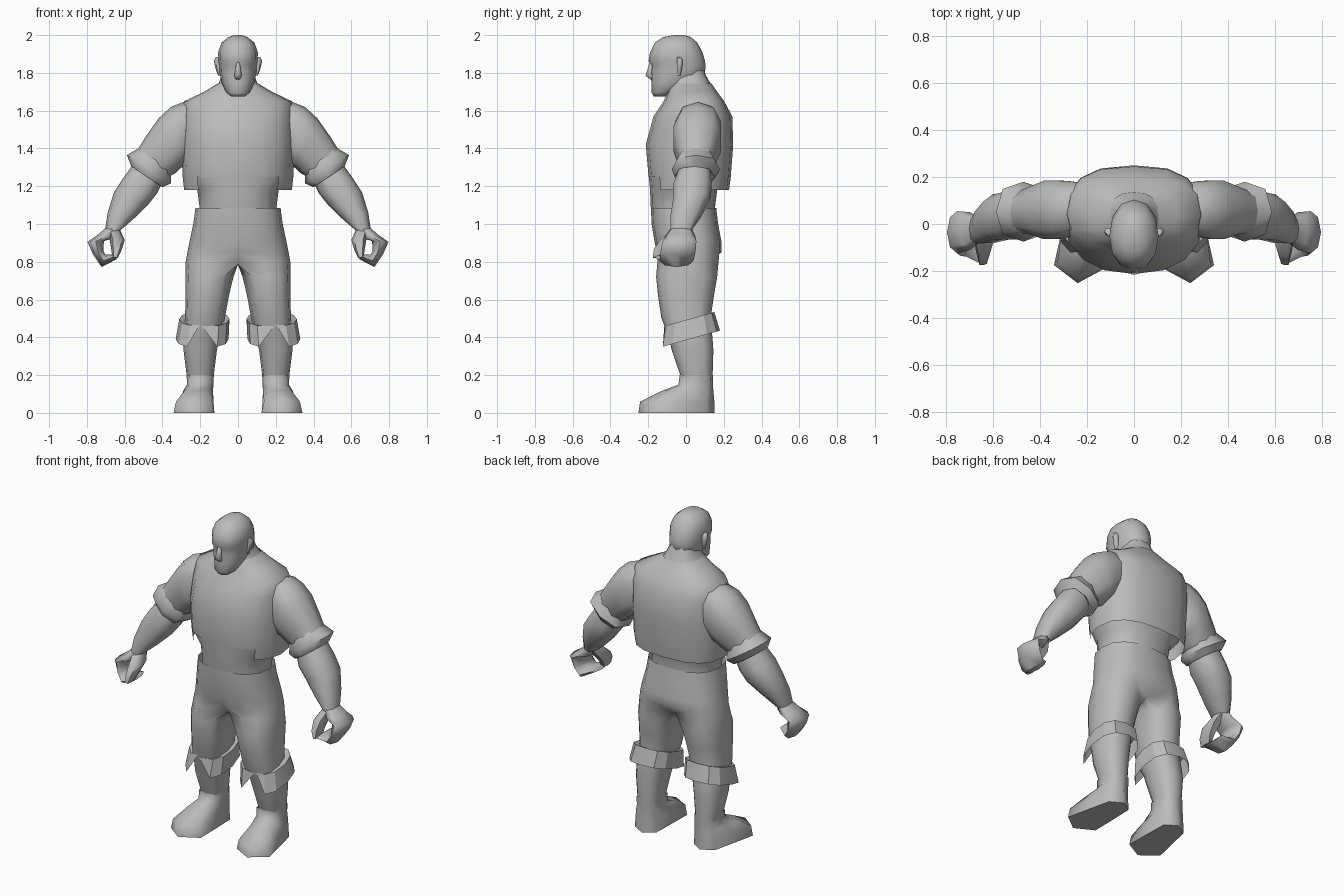
import bpy, bmesh, math

grey = bpy.data.materials.new("plain_grey")
grey.diffuse_color = (0.5, 0.5, 0.5, 1)


def power(v, p):
    return math.copysign(abs(v) ** p, v) if abs(v) > 1e-6 else 0


def ring(a, b, y0, y1, n=12, p=0.8, front=None, tilt=0.0, shear=0.0):
    """Rounded ring through the x-z points a and b, spanning y0 to y1."""
    pts = []
    for i in range(n):
        t = 2 * math.pi * i / n
        q = front if front and math.sin(t) < 0 else p
        c, s = power(math.cos(t), q), power(math.sin(t), q)
        y = (y0 + y1) / 2 + s * (y1 - y0) / 2
        x = (a[0] + b[0]) / 2 + c * (a[0] - b[0]) / 2 + shear * s
        z = (a[1] + b[1]) / 2 + c * (a[1] - b[1]) / 2 + tilt * y
        pts.append([x, y, z])
    return pts


def level(z, cx, hx, y0, y1, **kw):
    """Horizontal ring at height z."""
    return ring((cx + hx, z), (cx - hx, z), y0, y1, **kw)


def half_level(z, hx, y0, y1):
    """Right half of a horizontal ring, closed along x = 0 (12 points)."""
    full = level(z, 0, hx, y0, y1, n=16)
    pts = [None] * 12
    for k in range(-4, 5):
        pts[k % 12] = full[k % 16]
    for k, f in ((5, .75), (6, .5), (7, .25)):
        pts[k] = [0, y0 + (y1 - y0) * f, z]
    return pts


def loft(name, rings, caps=(True, True), mirror=False, merge=False, drop=None, angle=60):
    bm = bmesh.new()
    rows = [[bm.verts.new(p) for p in r] for r in rings]
    n = len(rows[0])
    for r, q in zip(rows, rows[1:]):
        for i in range(n):
            j = (i + 1) % n
            bm.faces.new((r[i], r[j], q[j], q[i]))
    for cap, row in zip(caps, (rows[0], rows[-1])):
        if cap:
            bm.faces.new(row)
    bmesh.ops.recalc_face_normals(bm, faces=bm.faces)
    if drop:
        gone = [f for f in bm.faces if drop(f.calc_center_median())]
        bmesh.ops.delete(bm, geom=gone, context="FACES")
    me = bpy.data.meshes.new(name)
    bm.to_mesh(me)
    bm.free()
    me.materials.append(grey)
    me.polygons.foreach_set("use_smooth", [True] * len(me.polygons))
    me.set_sharp_from_angle(angle=math.radians(angle))
    ob = bpy.data.objects.new(name, me)
    bpy.context.collection.objects.link(ob)
    if mirror:
        m = ob.modifiers.new("mirror", "MIRROR")
        m.use_mirror_merge = merge
    return ob


# waist showing under the vest, and neck above it
loft("waist", [level(z, 0, h, f, b, n=16, front=.92) for z, h, f, b in (
    (1.06, .205, -.18, .153), (1.10, .205, -.188, .155), (1.18, .215, -.19, .165),
    (1.25, .275, -.197, .19), (1.32, .278, -.20, .215))], caps=(False, False))
loft("neck", [level(z, 0, h, f, b, n=16) for z, h, f, b in (
    (1.69, .17, -.095, .15), (1.74, .105, -.085, .132), (1.79, .085, -.085, .104),
    (1.84, .07, -.085, .09))], caps=(False, False))

# vest: open hem, parted at the lower front
loft("vest", [level(z, 0, h, f, b, n=16, p=.76, front=.9) for z, h, f, b in (
    (1.18, .285, -.19, .228), (1.25, .293, -.198, .237), (1.42, .297, -.213, .25),
    (1.57, .292, -.172, .245), (1.65, .285, -.118, .202), (1.70, .18, -.098, .165),
    (1.745, .105, -.088, .134))], caps=(False, False),
    drop=lambda c: c.z < 1.24 and c.y < -.1 and abs(c.x) < .17)

# trousers: two mirrored halves joined at the middle, running into the legs
crotch = half_level(.80, .277, -.162, .183)
for k, y in ((8, -.09), (4, .11), (5, .06), (6, .01), (7, -.04)):
    crotch[k][1:] = [y, .785]
loft("trousers", [half_level(*s) for s in (
    (1.085, .225, -.186, .16), (1.0, .237, -.182, .17), (.91, .256, -.167, .187),
    (.85, .268, -.155, .187))] + [crotch] + [level(z, c, h, f, b) for z, c, h, f, b in (
    (.72, .151, .127, -.158, .165), (.62, .163, .115, -.148, .148), (.50, .175, .105, -.13, .13),
    (.40, .192, .095, -.09, .14), (.33, .20, .088, -.075, .145), (.17, .20, .068, -.02, .14))],
    caps=(False, False), mirror=True, merge=True, drop=lambda c: abs(c.x) < 1e-4, angle=85)

# boots: foot turned slightly outward with a blunt pointed toe
foot = [level(z, c, h, f, b, shear=s, n=8, p=.7, front=.6) for z, c, h, f, b, s in (
    (.20, .20, .072, -.033, .142, 0), (.15, .20, .07, -.04, .142, 0), (.12, .21, .078, -.12, .145, -.01),
    (.06, .22, .09, -.243, .15, -.02), (0, .22, .093, -.252, .152, -.02))]
for r, w in ((foot[3], .095), (foot[4], .108)):
    r[5][:2] = [.233 - w, -.19]
    r[7][:2] = [.233 + w, -.175]
loft("foot", foot, caps=(False, True), mirror=True, angle=75)

# folded boot tops with a notch in front
cuff = [level(z, c, h, f, b, tilt=.28) for z, c, h, f, b in (
    (.485, .175, .10, -.10, .12), (.492, .178, .133, -.115, .15), (.385, .19, .14, -.14, .18))]
cuff[2][9] = [.20, -.11, .47]
loft("boot_cuff", cuff, caps=(False, False), mirror=True, angle=30)

# arms
loft("upper_arm", [ring(*s, n=10) for s in (
    ((.22, 1.64), (.25, 1.36), -.04, .18), ((.29, 1.645), (.27, 1.32), -.06, .188),
    ((.355, 1.62), (.29, 1.30), -.07, .19), ((.42, 1.56), (.30, 1.30), -.07, .19),
    ((.49, 1.46), (.33, 1.27), -.05, .165), ((.54, 1.38), (.375, 1.245), -.04, .145))],
    caps=(False, False), mirror=True)
loft("sleeve_roll", [ring(*s, n=8) for s in (
    ((.52, 1.405), (.355, 1.275), -.045, .15), ((.588, 1.365), (.355, 1.215), -.075, .18),
    ((.565, 1.305), (.40, 1.195), -.06, .15), ((.54, 1.32), (.42, 1.23), -.04, .13))],
    caps=(False, False), mirror=True)
loft("forearm", [ring(*s, n=10) for s in (
    ((.545, 1.33), (.40, 1.22), -.04, .13), ((.61, 1.24), (.43, 1.16), -.07, .14),
    ((.657, 1.167), (.477, 1.10), -.07, .13), ((.69, 1.06), (.56, 1.02), -.085, .08),
    ((.705, .96), (.625, .965), -.085, .03))], caps=(False, False), mirror=True)

# curled hands with a gap between fingers and thumb
loft("hand", [ring(*s, n=8, p=1) for s in (
    ((.70, .98), (.63, .98), -.08, .03), ((.74, .945), (.655, .925), -.11, .05),
    ((.797, .905), (.71, .91), -.125, .055), ((.768, .84), (.713, .86), -.135, .05),
    ((.722, .772), (.702, .838), -.14, .04), ((.64, .815), (.665, .84), -.17, .0))],
    caps=(False, True), mirror=True, angle=80)
loft("thumb", [ring(*s, n=6) for s in (
    ((.69, .97), (.625, .97), -.08, .02), ((.68, .92), (.60, .915), -.14, -.02),
    ((.672, .87), (.615, .865), -.175, -.07), ((.665, .825), (.636, .82), -.18, -.10))],
    caps=(False, True), mirror=True)

# head
loft("head", [level(z, 0, h, f, b, p=.9) for z, h, f, b in (
    (1.675, .035, -.17, -.11), (1.695, .062, -.183, -.06), (1.745, .085, -.183, .05),
    (1.80, .098, -.187, .10), (1.84, .10, -.184, .104), (1.865, .104, -.198, .10),
    (1.91, .105, -.19, .087), (1.96, .087, -.165, .06), (1.99, .05, -.12, .025),
    (2.0, .02, -.06, -.01))], angle=80)
loft("nose", [level(z, 0, h, f, -.165, n=6) for z, h, f in (
    (1.86, .008, -.193), (1.785, .02, -.217), (1.765, .012, -.19))], angle=80)
loft("ear", [ring((x, z), (.085, z), y0, y1, n=6) for x, z, y0, y1 in (
    (.105, 1.785, -.05, -.03), (.118, 1.82, -.05, -.02), (.128, 1.865, -.05, -.015),
    (.118, 1.885, -.05, -.028))], mirror=True)
